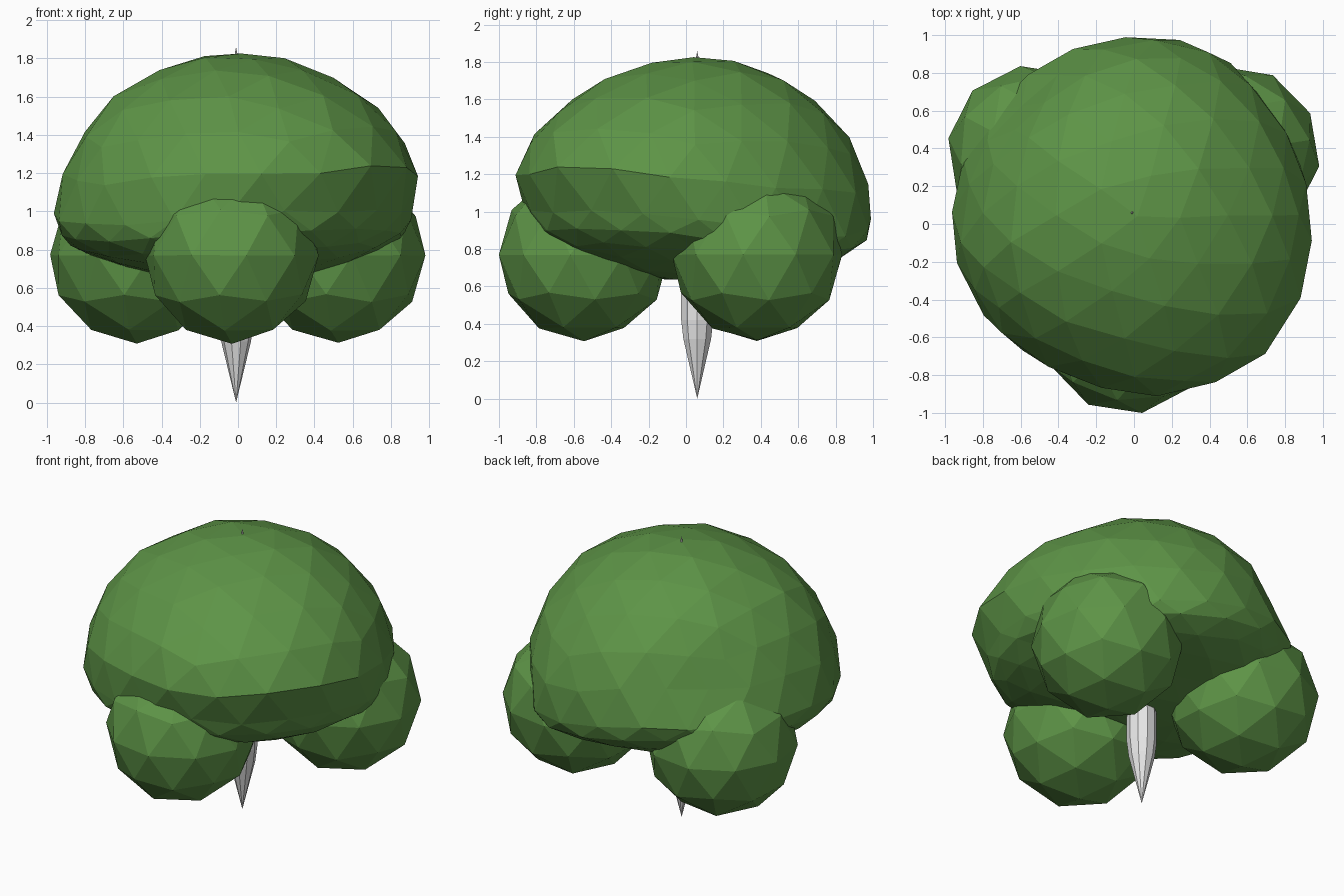
import bpy
import bmesh
import math
import random
from mathutils import Matrix, Vector

random.seed(4)

cube = bpy.data.objects.get("Cube")
if cube:
    bpy.data.objects.remove(cube, do_unlink=True)


def make_material(name, rgb):
    mat = bpy.data.materials.new(name)
    mat.use_nodes = True
    colour = (*rgb, 1.0)
    mat.diffuse_color = colour
    bsdf = next(n for n in mat.node_tree.nodes if n.type == "BSDF_PRINCIPLED")
    bsdf.inputs["Base Color"].default_value = colour
    return mat


def add_object(name, bm, mat):
    bmesh.ops.recalc_face_normals(bm, faces=bm.faces)
    mesh = bpy.data.meshes.new(name)
    bm.to_mesh(mesh)
    bm.free()
    mesh.materials.append(mat)
    obj = bpy.data.objects.new(name, mesh)
    bpy.context.collection.objects.link(obj)
    return obj


def foliage(name, centre, detail, turn, jitter, shape):
    """Faceted leaf clump: a unit icosphere remapped by a shape function."""
    bm = bmesh.new()
    bmesh.ops.create_icosphere(bm, subdivisions=detail, radius=1.0,
                               matrix=Matrix.Rotation(math.radians(turn), 4, "Z"))
    for v in bm.verts:
        wobble = Vector([random.uniform(-jitter, jitter) for _ in range(3)])
        v.co = Vector(shape(*v.co)) + Vector(centre) + wobble
    return add_object(name, bm, leaf_green)


def crown_shape(x, y, z):
    """Tall dome over a shallow dish, lopsided along both diagonals."""
    h = max(z, 0)
    p, q = (x + y) / math.sqrt(2), (x - y) / math.sqrt(2)
    bulge = (0.15 + 0.5 * q ** 3) * h * (1 - h)
    flare = 0.04 * max(p, 0) ** 4 + 0.05 * q ** 3 * abs(q)
    width = 0.925 * (1 + bulge + flare)
    height = z * (0.83 if z > 0 else 0.365)
    sag = (0.14 if p > 0 else 0.07) * p ** 4
    return x * width + 0.06 * h, y * width - 0.03 * h, height - sag


def clump_shape(x, y, z):
    return 0.46 * x, 0.46 * y, 0.46 * z


def spindle(name, centre, profile, sides, mat):
    """Faceted shaft spun from (radius, height) points, pointed at both ends."""
    bm = bmesh.new()
    verts = [bm.verts.new((centre[0] + r, centre[1], z)) for r, z in profile]
    edges = [bm.edges.new(pair) for pair in zip(verts, verts[1:])]
    bmesh.ops.spin(bm, geom=verts + edges, cent=(*centre, 0), axis=(0, 0, 1),
                   angle=math.tau, steps=sides)
    bmesh.ops.remove_doubles(bm, verts=bm.verts, dist=0.0005)
    return add_object(name, bm, mat)


leaf_green = make_material("leaf green", (0.11, 0.295, 0.062))
trunk_grey = make_material("trunk grey", (0.8, 0.8, 0.8))

# Broad domed crown with a shallow underside
foliage("main_crown", (-0.05, 0.07, 1.0), 3, 0, 0.01, crown_shape)

# Three lower clumps around the trunk
for name, x, y in (("front_clump", -0.03, -0.545),
                   ("left_clump", 0.525, 0.38),
                   ("right_clump", -0.53, 0.38)):
    foliage(name, (x, y, 0.77), 2, 9, 0.003, clump_shape)

# Pointed trunk running through the crown to a small tip
spindle("trunk", (-0.01, 0.06),
        [(0, 0), (0.078, 0.32), (0.09, 0.42), (0.09, 0.6),
         (0.06, 1.2), (0.006, 1.83), (0, 1.86)], 10, trunk_grey)
